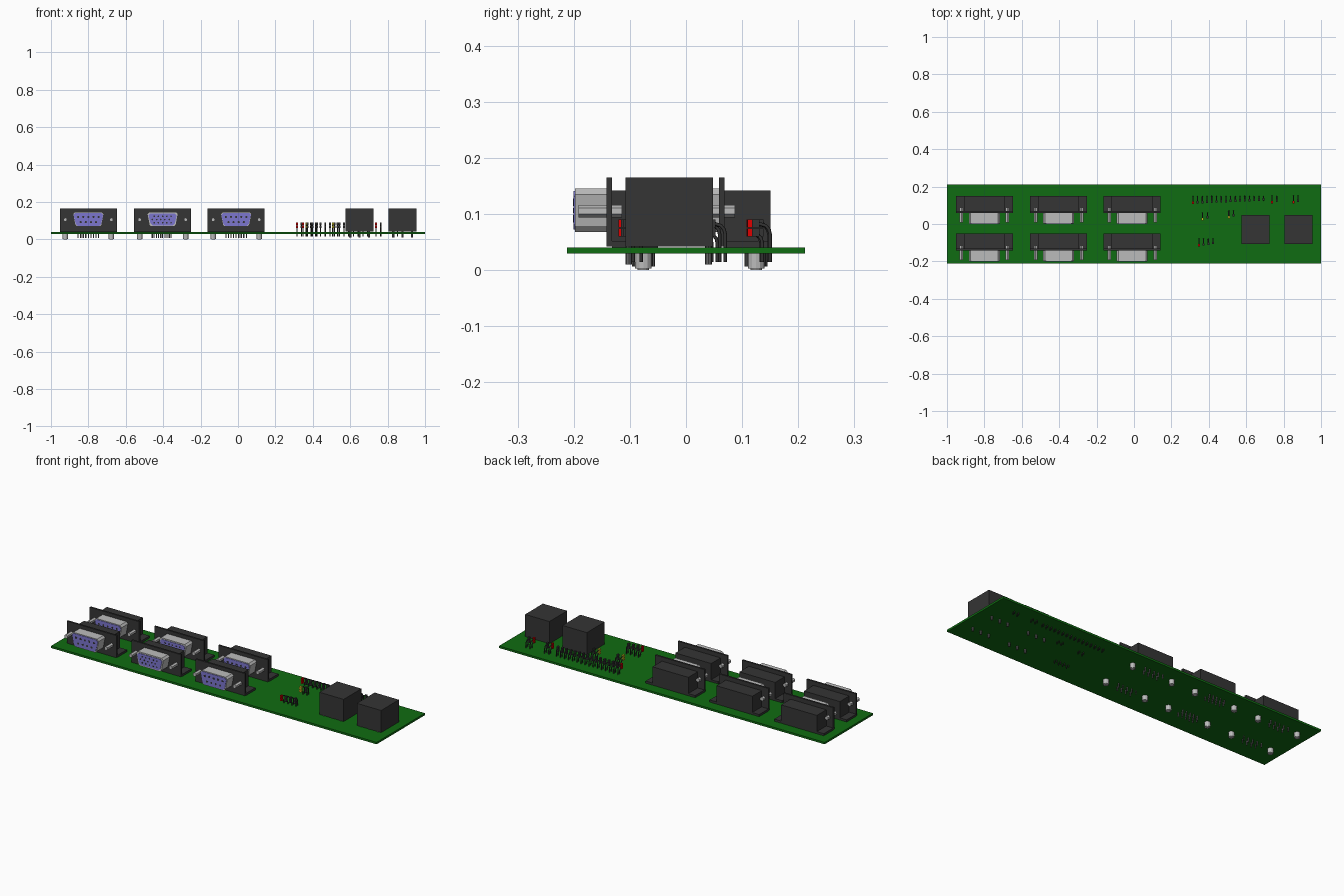
import bpy, bmesh, math
from mathutils import Matrix, Vector

if "Cube" in bpy.data.objects:
    bpy.data.objects.remove(bpy.data.objects["Cube"], do_unlink=True)


def material(name, rgb):
    m = bpy.data.materials.new(name)
    m.use_nodes = True
    m.diffuse_color = (*rgb, 1)
    m.node_tree.nodes["Principled BSDF"].inputs["Base Color"].default_value = (*rgb, 1)
    return m


GREEN = material("board green", (0.005, 0.15, 0.006))
DARK = material("dark plastic", (0.035, 0.035, 0.035))
METAL = material("light metal", (0.5, 0.5, 0.5))
PIN = material("pin grey", (0.13, 0.13, 0.13))
BLUE = material("socket blue", (0.2, 0.18, 0.62))
RED = material("marker red", (0.75, 0.0, 0.0))
YELLOW = material("marker yellow", (0.7, 0.6, 0.02))


def box(bm, x0, x1, y0, y1, z0, z1):
    size = Matrix.Diagonal((x1 - x0, y1 - y0, z1 - z0, 1))
    mid = Matrix.Translation(((x0 + x1) / 2, (y0 + y1) / 2, (z0 + z1) / 2))
    bmesh.ops.create_cube(bm, size=1, matrix=mid @ size)


def rod(bm, a, b, r, sides=8):
    a, b = Vector(a), Vector(b)
    turn = (b - a).to_track_quat("Z", "Y").to_matrix().to_4x4()
    bmesh.ops.create_cone(bm, cap_ends=True, segments=sides, radius1=r, radius2=r,
                          depth=(b - a).length, matrix=Matrix.Translation((a + b) / 2) @ turn)


def prism(bm, outline, y0, y1):
    # Closed x-z outline pushed along y
    face = bm.faces.new([bm.verts.new((x, y0, z)) for x, z in outline])
    top = bmesh.ops.extrude_face_region(bm, geom=[face])["geom"]
    bmesh.ops.translate(bm, vec=(0, y1 - y0, 0),
                        verts=[g for g in top if isinstance(g, bmesh.types.BMVert)])
    bmesh.ops.recalc_face_normals(bm, faces=bm.faces)


def mesh(name, mat, build):
    bm = bmesh.new()
    build(bm)
    me = bpy.data.meshes.new(name)
    bm.to_mesh(me)
    bm.free()
    me.materials.append(mat)
    return me


def place(name, me, loc=(0, 0, 0)):
    ob = bpy.data.objects.new(name, me)
    ob.location = loc
    bpy.context.collection.objects.link(ob)
    return ob


def add(name, mat, build):
    return place(name, mesh(name, mat, build))


# Circuit board
add("circuit_board", GREEN, lambda bm: box(bm, -1, 1, -0.212, 0.212, 0.029, 0.04))


# Connector parts: local y is 0 on the front of the flange
def d_outline(inset, bevel=0.01):
    wide, narrow = 0.083 - inset, 0.072 - inset
    lo, hi = 0.068 + inset, 0.145 - inset
    right = [(narrow - bevel, lo), (narrow, lo + bevel), (wide, hi - bevel), (wide - bevel, hi)]
    return right + [(-x, z) for x, z in reversed(right)]


def socket_rows(vga):
    if vga:
        return [(x * 0.0226 + s, z) for z, s in ((0.123, 0), (0.106, -0.01), (0.089, 0))
                for x in range(-2, 3)]
    top = [(x * 0.0274, 0.12) for x in range(-2, 3)]
    return top + [((x + 0.5) * 0.0274, 0.092) for x in range(-2, 2)]


def build_housing(bm):
    box(bm, -0.152, 0.152, 0, 0.01, 0.042, 0.165)
    box(bm, -0.11, 0.11, 0.01, 0.092, 0.042, 0.142)
    box(bm, -0.152, 0.152, 0.01, 0.092, 0.04, 0.052)


def build_screws(bm):
    for x in (-0.123, 0.123):
        rod(bm, (x, -0.05, 0.105), (x, 0, 0.105), 0.011, 6)
        rod(bm, (x, 0.01, 0.105), (x, 0.028, 0.105), 0.011, 6)


def build_sockets(bm, vga):
    for x, z in socket_rows(vga):
        rod(bm, (x, -0.0592, z), (x, -0.05, z), 0.0045 if vga else 0.006)


def build_pegs(bm):
    for x in (-0.123, 0.123):
        rod(bm, (x, 0.066, 0.003), (x, 0.066, 0.045), 0.0145, 12)
        rod(bm, (x, 0.066, 0), (x, 0.066, 0.003), 0.01, 12)


def build_pins(bm, vga):
    for x, z in socket_rows(vga):
        rod(bm, (x, 0.066 + (z - 0.106), 0.006), (x, 0.066 + (z - 0.106), 0.045), 0.0035, 6)


parts = {
    "housing": mesh("housing", DARK, build_housing),
    "shell": mesh("shell", METAL, lambda bm: prism(bm, d_outline(0), -0.056, 0)),
    "jack_screws": mesh("jack_screws", METAL, build_screws),
    "board_pegs": mesh("board_pegs", METAL, build_pegs),
}
variants = []
for vga in (False, True):
    inset = 0.007 if vga else 0.004
    variants.append({
        "insert": mesh("insert", BLUE, lambda bm: prism(bm, d_outline(inset), -0.0585, -0.05)),
        "sockets": mesh("sockets", DARK, lambda bm: build_sockets(bm, vga)),
        "pins": mesh("pins", PIN, lambda bm: build_pins(bm, vga)),
    })

for row, y in (("front", -0.142), ("back", 0.059)):
    for side, x in (("right", -0.8), ("middle", -0.403), ("left", -0.01)):
        for part, me in {**parts, **variants[side == "middle"]}.items():
            place(f"{row}_{side}_connector_{part}", me, (x, y, 0))

# Two tall block sockets with solder pins
for side, x in (("inner", 0.65), ("outer", 0.88)):
    add(f"{side}_block", DARK,
        lambda bm: box(bm, x - 0.0745, x + 0.0745, -0.108, 0.048, 0.042, 0.165))

    def block_pins(bm):
        for dx in (-0.05, 0, 0.05):
            for y in (-0.102, 0.04):
                rod(bm, (x + dx, y, 0.01), (x + dx, y, 0.045), 0.006)
    add(f"{side}_block_pins", PIN, block_pins)


# Right-angle headers: stacked blocks with leads bending back into the board
PITCH = 0.0252


def header(name, x, y, count, first, slope):
    def spot(i):
        return x + i * PITCH, y + slope * i / max(count - 1, 1)

    def blocks(bm, columns):
        for i in columns:
            px, py = spot(i)
            for z in (0.06, 0.076):
                box(bm, px - 0.005, px + 0.005, py, py + 0.013, z, z + 0.014)

    add(f"{name}_first_pin", first, lambda bm: blocks(bm, [0]))
    add(f"{name}_blocks", DARK, lambda bm: blocks(bm, range(1, count)))
    curve = bpy.data.curves.new(f"{name}_leads", "CURVE")
    curve.dimensions = "3D"
    curve.bevel_depth = 0.0032
    curve.bevel_resolution = 0
    curve.use_fill_caps = True
    curve.materials.append(DARK)
    for i in range(count):
        px, py = spot(i)
        for z, back in ((0.067, 0.026), (0.083, 0.04)):
            end = y + back
            path = [(py + 0.01, z), (end - 0.008, z - 0.004), (end - 0.002, z - 0.011),
                    (end, z - 0.02), (end, 0.014)]
            line = curve.splines.new("POLY")
            line.points.add(len(path) - 1)
            for p, (ly, lz) in zip(line.points, path):
                p.co = (px, ly, lz, 1)
    ob = place(f"{name}_leads", curve)
    me = bpy.data.meshes.new_from_object(ob.evaluated_get(bpy.context.evaluated_depsgraph_get()))
    bpy.data.objects.remove(ob)
    place(f"{name}_leads", me)


header("long_header", 0.315, 0.108, 16, RED, 0.017)
header("front_header", 0.347, -0.12, 4, RED, 0.012)
header("inner_jumper", 0.367, 0.02, 2, YELLOW, 0.01)
header("outer_jumper", 0.507, 0.03, 2, YELLOW, 0.01)
header("near_socket_header", 0.738, 0.11, 2, RED, 0.008)
header("far_socket_header", 0.852, 0.11, 2, RED, 0.008)
